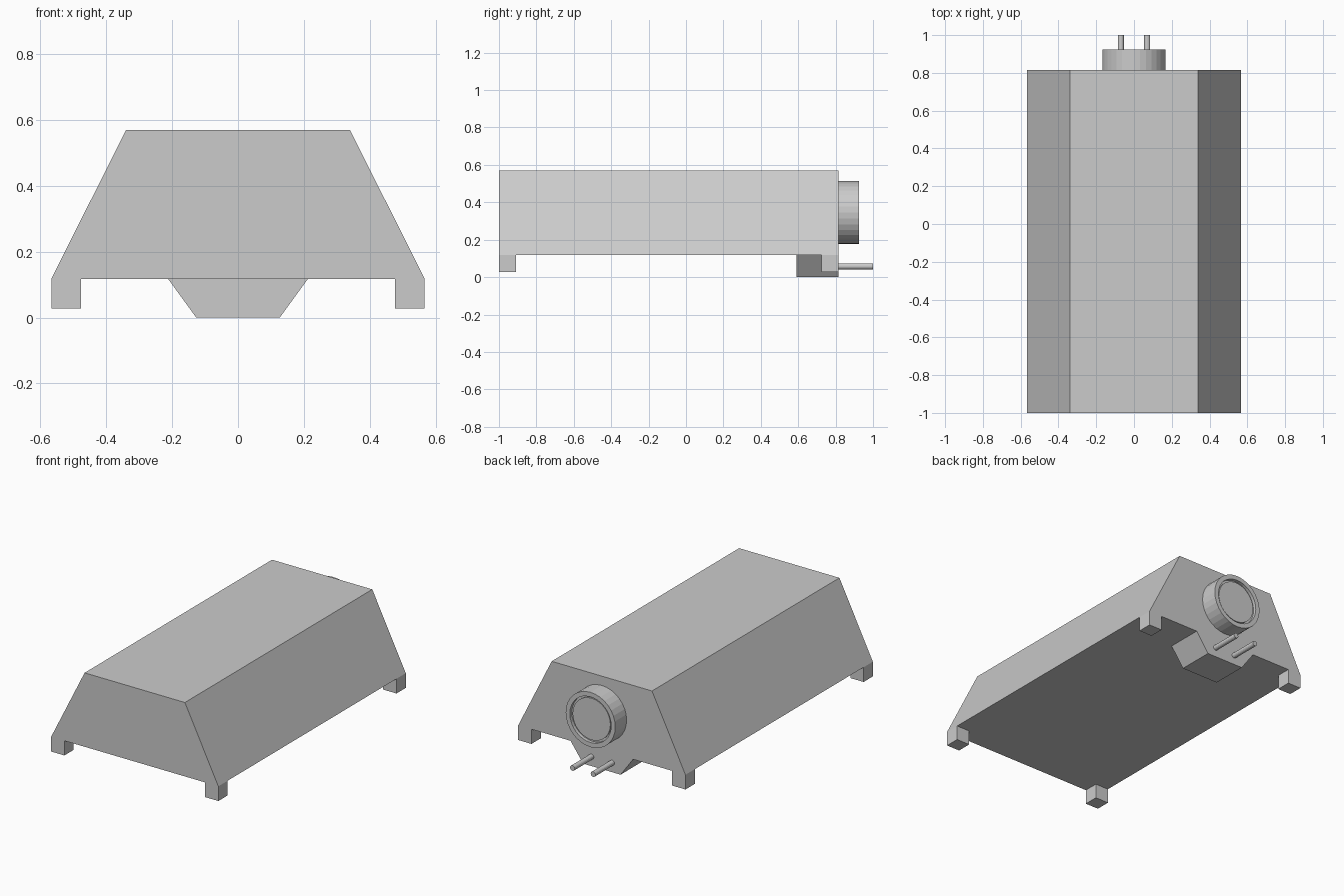
import bpy
import bmesh
import math
from mathutils import Matrix

cube = bpy.data.objects.get("Cube")
if cube:
    bpy.data.objects.remove(cube, do_unlink=True)

grey = bpy.data.materials.new("light_grey")
grey.use_nodes = True
colour = (0.6, 0.6, 0.6, 1)
grey.diffuse_color = colour
grey.node_tree.nodes["Principled BSDF"].inputs["Base Color"].default_value = colour

FRONT, BACK, FLOOR = -1.0, 0.815, 0.117


def finish(name, bm):
    bmesh.ops.recalc_face_normals(bm, faces=bm.faces)
    mesh = bpy.data.meshes.new(name)
    bm.to_mesh(mesh)
    bm.free()
    mesh.materials.append(grey)
    obj = bpy.data.objects.new(name, mesh)
    bpy.context.collection.objects.link(obj)
    return obj


def prism(name, profile, y0, y1):
    """Extrude an x-z outline along y."""
    bm = bmesh.new()
    face = bm.faces.new([bm.verts.new((x, y0, z)) for x, z in profile])
    new = bmesh.ops.extrude_face_region(bm, geom=[face])["geom"]
    verts = [v for v in new if isinstance(v, bmesh.types.BMVert)]
    bmesh.ops.translate(bm, verts=verts, vec=(0, y1 - y0, 0))
    return finish(name, bm)


def lathe(name, profile, x, z, sides):
    """Spin a radius-y outline about an axis parallel to y."""
    bm = bmesh.new()
    verts = [bm.verts.new((r, y, 0)) for r, y in profile]
    edges = [bm.edges.new(pair) for pair in zip(verts, verts[1:])]
    bmesh.ops.spin(bm, geom=verts + edges, cent=(0, 0, 0), axis=(0, 1, 0),
                   angle=math.tau, steps=sides, use_duplicate=False)
    bmesh.ops.remove_doubles(bm, verts=bm.verts, dist=0.0005)
    bmesh.ops.transform(bm, matrix=Matrix.Translation((x, 0, z)), verts=bm.verts)
    return finish(name, bm)


# Sloped housing and the wedge block under its back end
prism("housing", [(-0.567, FLOOR), (0.567, FLOOR), (0.34, 0.57), (-0.34, 0.57)],
      FRONT, BACK)
prism("pin_block", [(-0.127, 0), (0.127, 0), (0.212, FLOOR), (-0.212, FLOOR)],
      0.59, BACK)

# Four corner feet
for side, sx in (("left", 1), ("right", -1)):
    for end, y in (("front", FRONT), ("back", BACK - 0.09)):
        a, b = sx * 0.477, sx * 0.567
        prism(f"{end}_{side}_foot",
              [(a, 0.027), (b, 0.027), (b, FLOOR), (a, FLOOR)], y, y + 0.09)

# Round socket with a raised rim and a recessed face
lathe("socket", [(0, BACK), (0.168, BACK), (0.168, 0.925), (0.14, 0.925),
                 (0.14, 0.905), (0, 0.905)], 0, 0.345, 32)
lathe("socket_disc", [(0, 0.905), (0.128, 0.905), (0.128, 0.915), (0, 0.915)],
      0, 0.345, 32)

# Two contact pins
for side, sx in (("left", 1), ("right", -1)):
    lathe(f"{side}_pin", [(0, BACK), (0.016, BACK), (0.016, 1), (0, 1)],
          sx * 0.07, 0.058, 16)
